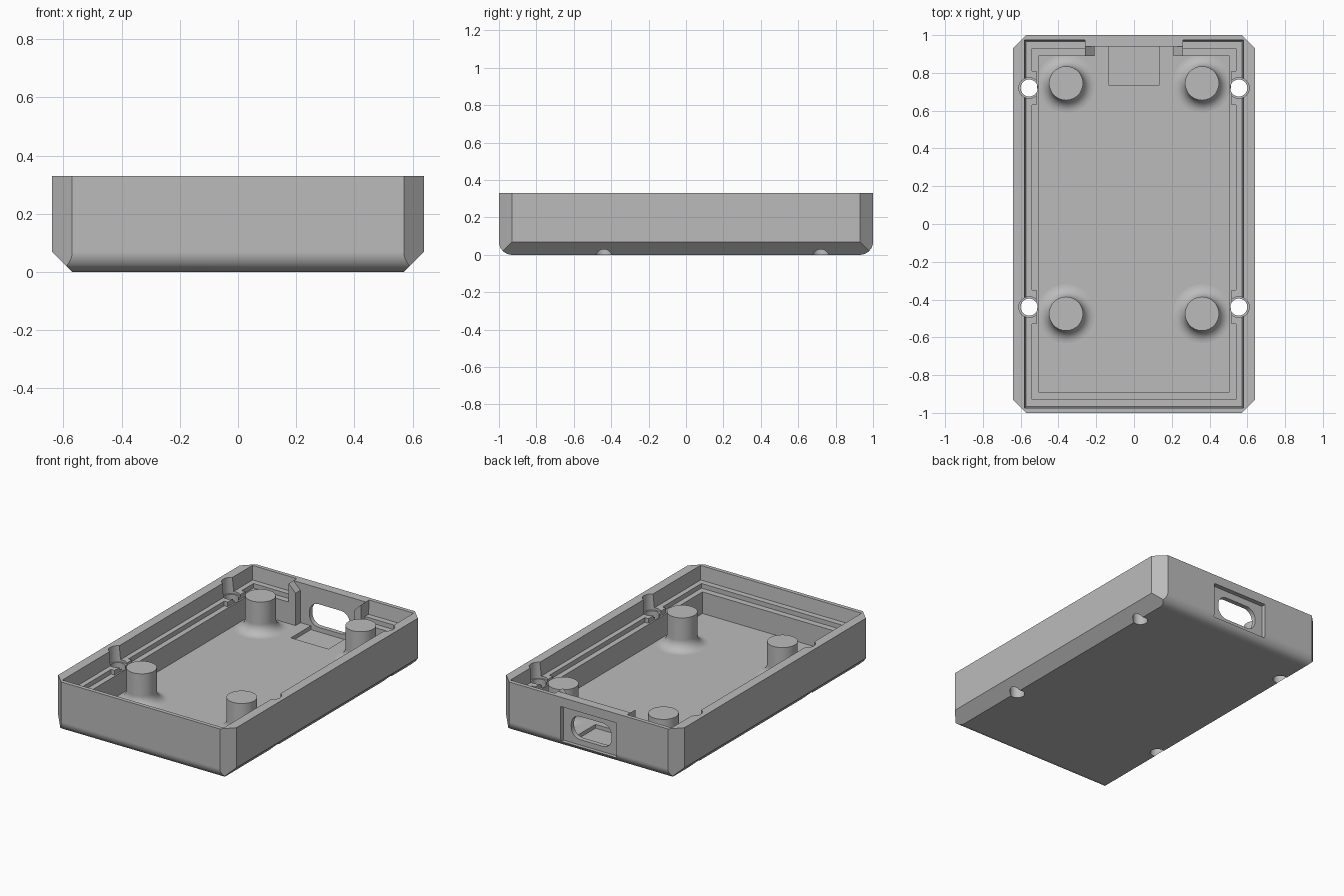
import bpy, bmesh, math
from mathutils import Vector

cube = bpy.data.objects.get("Cube")
if cube:
    bpy.data.objects.remove(cube)

HX, HY, TOP, CH = 0.64, 1.0, 0.33, 0.07      # half sizes, height, corner cut
FLOOR, STEP, LEDGE = 0.07, 0.21, 0.24        # inner levels
SCREWS = [(sx * 0.555, y) for sx in (-1, 1) for y in (0.72, -0.44)]
PEGS = [(sx * 0.36, y) for sx in (-1, 1) for y in (0.745, -0.475)]

grey = bpy.data.materials.new("plain grey")
grey.use_nodes = True
grey.diffuse_color = (0.5, 0.5, 0.5, 1)
grey.node_tree.nodes["Principled BSDF"].inputs["Base Color"].default_value = (0.5, 0.5, 0.5, 1)


def finish(name, bm):
    bmesh.ops.recalc_face_normals(bm, faces=bm.faces)
    mesh = bpy.data.meshes.new(name)
    bm.to_mesh(mesh)
    bm.free()
    mesh.materials.append(grey)
    ob = bpy.data.objects.new(name, mesh)
    bpy.context.collection.objects.link(ob)
    return ob


def prism(name, pts, axis, lo, hi, flare=(0, 0)):
    """Extrude a 2D outline along an axis, optionally flaring the far end."""
    bm = bmesh.new()

    def place(a, b, c):
        return {"x": Vector((c, a, b)), "y": Vector((a, c, b)), "z": Vector((a, b, c))}[axis]

    near = [bm.verts.new(place(a, b, lo)) for a, b in pts]
    far = [bm.verts.new(place(a + math.copysign(flare[0], a), b + math.copysign(flare[1], b), hi))
           for a, b in pts]
    bm.faces.new(near)
    bm.faces.new(far)
    n = len(pts)
    for i in range(n):
        j = (i + 1) % n
        bm.faces.new((near[i], near[j], far[j], far[i]))
    return finish(name, bm)


def rect(x0, x1, y0, y1):
    return [(x0, y0), (x1, y0), (x1, y1), (x0, y1)]


def box(name, x0, x1, y0, y1, z0, z1, flare=(0, 0)):
    return prism(name, rect(x0, x1, y0, y1), "z", z0, z1, flare)


def arc(cx, cy, r, start, end, n=8):
    angles = [math.radians(start + (end - start) * i / n) for i in range(n + 1)]
    return [(cx + r * math.cos(a), cy + r * math.sin(a)) for a in angles]


def combine(target, tool, operation):
    mod = target.modifiers.new("cut", "BOOLEAN")
    mod.operation, mod.solver, mod.object = operation, "EXACT", tool
    bpy.context.view_layer.objects.active = target
    bpy.ops.object.modifier_apply(modifier=mod.name)
    bpy.data.objects.remove(tool)


def smooth(ob):
    bpy.ops.object.select_all(action="DESELECT")
    ob.select_set(True)
    bpy.context.view_layer.objects.active = ob
    bpy.ops.object.shade_smooth_by_angle(angle=math.radians(30))
    mod = ob.modifiers.new("even shading", "WEIGHTED_NORMAL")
    mod.keep_sharp = True


# Outer block: cut corners, bevelled long edges, rounded end edges
outline = [(HX, HY - CH), (HX - CH, HY), (CH - HX, HY), (-HX, HY - CH),
           (-HX, CH - HY), (CH - HX, -HY), (HX - CH, -HY), (HX, CH - HY)]
tray = prism("tray", outline, "z", 0, TOP)
bevelled = [(HX - CH, 0), (HX, CH), (HX, 1), (-HX, 1), (-HX, CH), (CH - HX, 0)]
combine(tray, prism("bevel_tool", bevelled, "y", -2, 2), "INTERSECT")
rounded = (arc(CH - HY, CH, CH, 180, 270) + arc(HY - CH, CH, CH, 270, 360)
           + [(HY, 1), (-HY, 1)])
combine(tray, prism("round_tool", rounded, "x", -2, 2), "INTERSECT")

# Stepped cavity: lid seat, narrow step, main well
combine(tray, box("seat_tool", -0.572, 0.572, -0.967, 0.967, LEDGE, 0.34, (0.008, 0.008)), "DIFFERENCE")
combine(tray, box("step_tool", -0.54, 0.54, -0.93, 0.93, STEP, 0.5), "DIFFERENCE")
combine(tray, box("well_tool", -0.505, 0.505, -0.89, 0.89, FLOOR, 0.5), "DIFFERENCE")

# Screw bosses widening the ledge
for x, y in SCREWS:
    s = math.copysign(1, x)
    x0, x1 = sorted((s * 0.515, s * 0.56))
    combine(tray, box("boss", x0, x1, y - 0.09, y + 0.09, 0.15, LEDGE), "UNION")

# Port wall with sloped ribs, then the space in front of it
combine(tray, box("port_wall", -0.26, 0.26, 0.94, 0.985, 0.1, TOP), "UNION")
for s in (-1, 1):
    rib = [(s * 0.21, 0.1), (s * 0.26, 0.1), (s * 0.26, TOP), (s * 0.21, 0.28)]
    combine(tray, prism("rib", rib, "y", 0.89, 0.95), "UNION")
combine(tray, box("bay_tool", -0.21, 0.21, 0.85, 0.94, FLOOR, 0.5), "DIFFERENCE")
combine(tray, box("pocket_tool", -0.135, 0.135, 0.735, 0.94, 0.045, 0.2), "DIFFERENCE")

# Outer port recess and rounded opening
combine(tray, box("recess_tool", -0.2, 0.2, 0.97, 1.1, 0.04, 0.27), "DIFFERENCE")
r, w, h, zc = 0.065, 0.145, 0.075, 0.15
slot = []
for i, (sx, sz) in enumerate([(1, 1), (-1, 1), (-1, -1), (1, -1)]):
    slot += arc(sx * (w - r), zc + sz * (h - r), r, 90 * i, 90 * i + 90)
combine(tray, prism("slot_tool", slot, "y", 0.9, 1.1), "DIFFERENCE")

# Screw holes with wider mouths
for x, y in SCREWS:
    for radius, low in ((0.045, -0.1), (0.055, 0.225)):
        ring = arc(x, y, radius, 0, 360, 32)[:-1]
        combine(tray, prism("drill", ring, "z", low, 0.5), "DIFFERENCE")
smooth(tray)


# Standoff pegs with flared feet
def peg(name, x, y):
    fillet, rad, sides = 0.065, 0.09, 40
    profile = [(rad + fillet, FLOOR - 0.01)]
    profile += arc(rad + fillet, FLOOR + fillet, fillet, 270, 180)
    profile += [(rad, 0.28)]
    bm = bmesh.new()
    rings = [[bm.verts.new((x + pr * math.cos(math.tau * k / sides),
                            y + pr * math.sin(math.tau * k / sides), pz))
              for k in range(sides)] for pr, pz in profile]
    for a, b in zip(rings, rings[1:]):
        for k in range(sides):
            j = (k + 1) % sides
            bm.faces.new((a[k], a[j], b[j], b[k]))
    bm.faces.new(rings[0])
    bm.faces.new(rings[-1])
    smooth(finish(name, bm))


for x, y in PEGS:
    peg(("left" if x > 0 else "right") + ("_back" if y > 0 else "_front") + "_peg", x, y)
